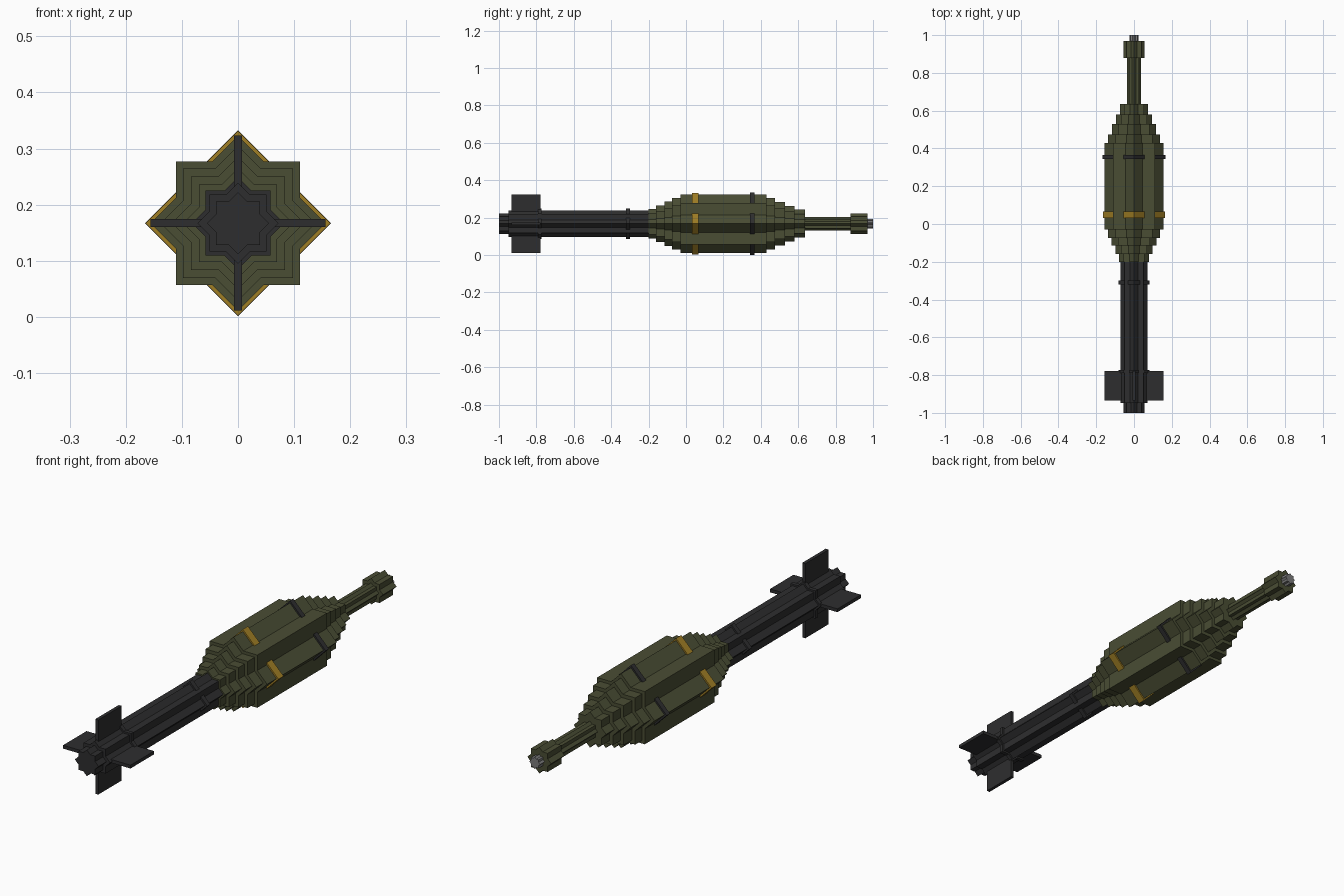
import bpy
import bmesh
from math import sin, cos, pi

if "Cube" in bpy.data.objects:
    bpy.data.objects.remove(bpy.data.objects["Cube"])

AXIS_Z = 0.167   # height of the long axis


def material(name, rgb):
    m = bpy.data.materials.new(name)
    m.use_nodes = True
    m.diffuse_color = (*rgb, 1)
    m.node_tree.nodes["Principled BSDF"].inputs["Base Color"].default_value = (*rgb, 1)
    return m


OLIVE = material("olive green", (0.068, 0.075, 0.034))
DARK = material("dark grey", (0.027, 0.027, 0.028))
GOLD = material("gold", (0.35, 0.21, 0.018))
STEEL = material("steel grey", (0.2, 0.2, 0.2))


def add_object(name, bm, mat):
    bmesh.ops.recalc_face_normals(bm, faces=bm.faces)
    mesh = bpy.data.meshes.new(name)
    bm.to_mesh(mesh)
    bm.free()
    mesh.materials.append(mat)
    obj = bpy.data.objects.new(name, mesh)
    bpy.context.collection.objects.link(obj)
    return obj


def stepped_prism(name, sections, mat, star=True):
    """Stack of (y start, y end, tip radius) prisms, eight-pointed or diamond."""
    bm = bmesh.new()
    count = 16 if star else 4
    notch = cos(pi / 4) / cos(pi / 8)   # two crossed squares
    rings = []
    for start, end, radius in sections:
        for y in (start, end):
            ring = []
            for i in range(count):
                a = 2 * pi * i / count
                r = radius * notch if star and i % 2 else radius
                ring.append(bm.verts.new((r * cos(a), y, AXIS_Z + r * sin(a))))
            rings.append(ring)
    for a, b in zip(rings, rings[1:]):
        for i in range(count):
            j = (i + 1) % count
            bm.faces.new((a[i], a[j], b[j], b[i]))
    bm.faces.new(rings[0])
    bm.faces.new(rings[-1])
    return add_object(name, bm, mat)


def box(name, centre, size, mat):
    bm = bmesh.new()
    bmesh.ops.create_cube(bm, size=1)
    bmesh.ops.scale(bm, vec=size, verts=bm.verts)
    bmesh.ops.translate(bm, vec=centre, verts=bm.verts)
    return add_object(name, bm, mat)


# Stepped warhead, neck and fuse collar
stepped_prism("warhead", [
    (-0.20, -0.16, 0.08), (-0.16, -0.115, 0.098), (-0.115, -0.075, 0.118),
    (-0.075, -0.03, 0.138), (-0.03, 0.43, 0.156), (0.43, 0.475, 0.138),
    (0.475, 0.53, 0.117), (0.53, 0.58, 0.096), (0.58, 0.635, 0.075),
    (0.635, 0.88, 0.036), (0.88, 0.97, 0.055)], OLIVE)
stepped_prism("fuse_tip", [(0.97, 1.0, 0.025)], STEEL)

# Tail tube with narrower nozzle
stepped_prism("tail_tube", [(-1.0, -0.948, 0.055), (-0.948, -0.20, 0.072)], DARK)

# Bands showing only on four of the ridges
stepped_prism("gold_band", [(0.032, 0.066, 0.165)], GOLD, star=False)
stepped_prism("dark_band", [(0.343, 0.365, 0.166)], DARK, star=False)
stepped_prism("tube_ring", [(-0.32, -0.30, 0.082)], DARK, star=False)
stepped_prism("fin_collar", [(-0.79, -0.773, 0.082)], DARK)

# Crossed tail fins
SPAN, THICK = 0.312, 0.014
for name, size in (("side_fins", (SPAN, 0.155, THICK)),
                   ("upright_fins", (THICK, 0.155, SPAN))):
    box(name, (0, -0.856, AXIS_Z), size, DARK)
